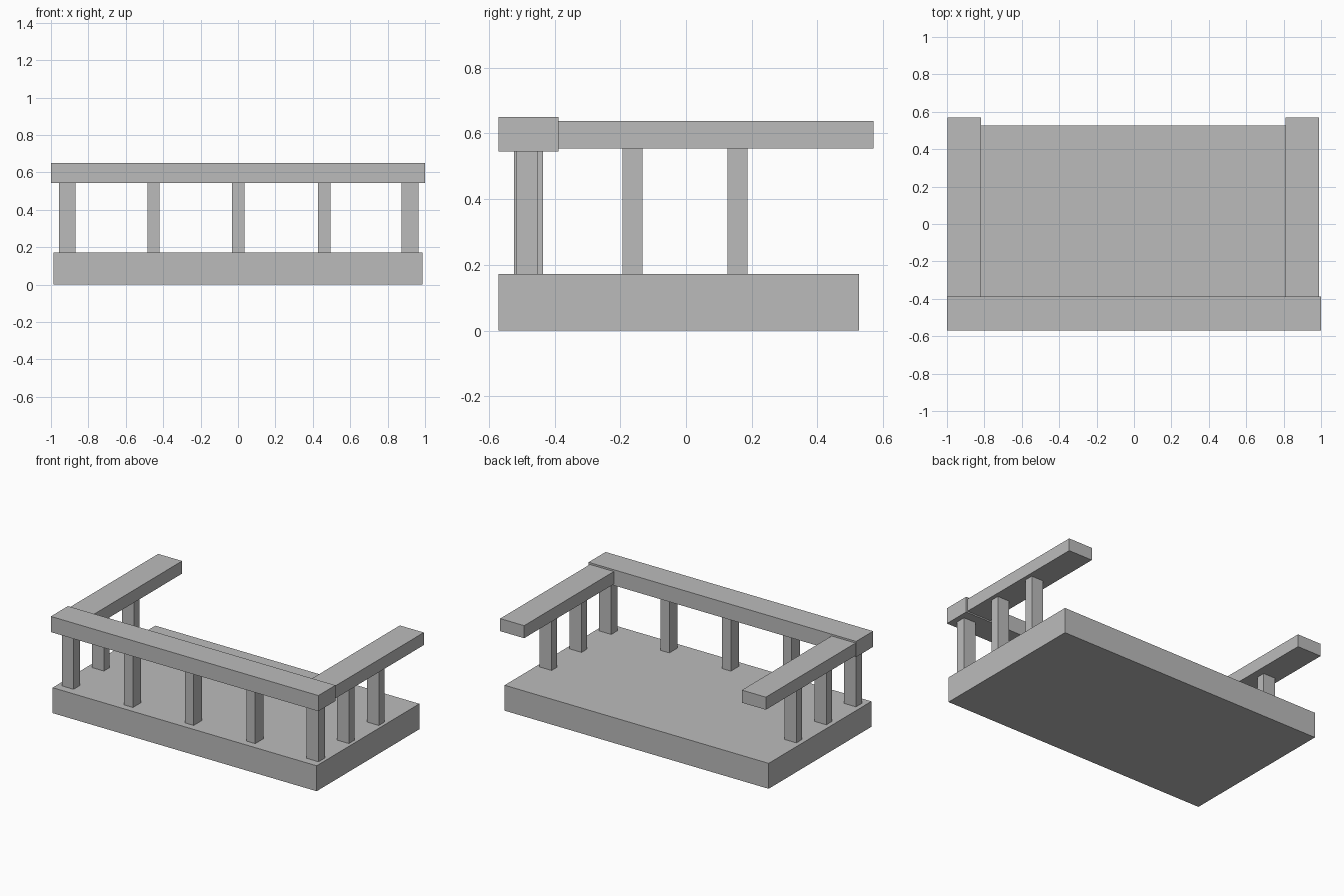
import bpy

default = bpy.data.objects.get("Cube")
if default:
    bpy.data.objects.remove(default, do_unlink=True)

grey = bpy.data.materials.new("plain_grey")
grey.use_nodes = True
colour = (0.5, 0.5, 0.5, 1)
grey.diffuse_color = colour
grey.node_tree.nodes["Principled BSDF"].inputs["Base Color"].default_value = colour


def box(name, x, y, z):
    """Add a flat-sided box spanning the given (low, high) ranges."""
    spans = (x, y, z)
    bpy.ops.mesh.primitive_cube_add(size=1, location=[(a + b) / 2 for a, b in spans])
    ob = bpy.context.object
    ob.name = name
    ob.scale = [b - a for a, b in spans]
    bpy.ops.object.transform_apply(location=False, rotation=False, scale=True)
    ob.data.materials.append(grey)
    return ob


FLOOR, FRONT_UNDER, SIDE_UNDER = 0.172, 0.544, 0.553

# Floor slab and front rail
box("floor_slab", (-0.987, 0.987), (-0.57, 0.527), (0, FLOOR))
box("front_rail", (-1, 1), (-0.57, -0.388), (FRONT_UNDER, 0.65))

# Narrow posts under the front rail
for label, x in (("right", -0.452), ("middle", 0.002), ("left", 0.462)):
    box(f"front_post_{label}", (x - 0.033, x + 0.033), (-0.523, -0.435), (FLOOR, FRONT_UNDER))

# Side rails with their corner and side posts
sides = (("right", (-0.996, -0.817), (-0.956, -0.868)),
         ("left", (0.811, 0.99), (0.874, 0.964)))
for label, rail_x, post_x in sides:
    box(f"side_rail_{label}", rail_x, (-0.388, 0.57), (SIDE_UNDER, 0.638))
    box(f"corner_post_{label}", post_x, (-0.516, -0.45), (FLOOR, FRONT_UNDER))
    for place, y in (("front", -0.163), ("back", 0.157)):
        box(f"side_post_{place}_{label}", post_x, (y - 0.03, y + 0.03), (FLOOR, SIDE_UNDER))
